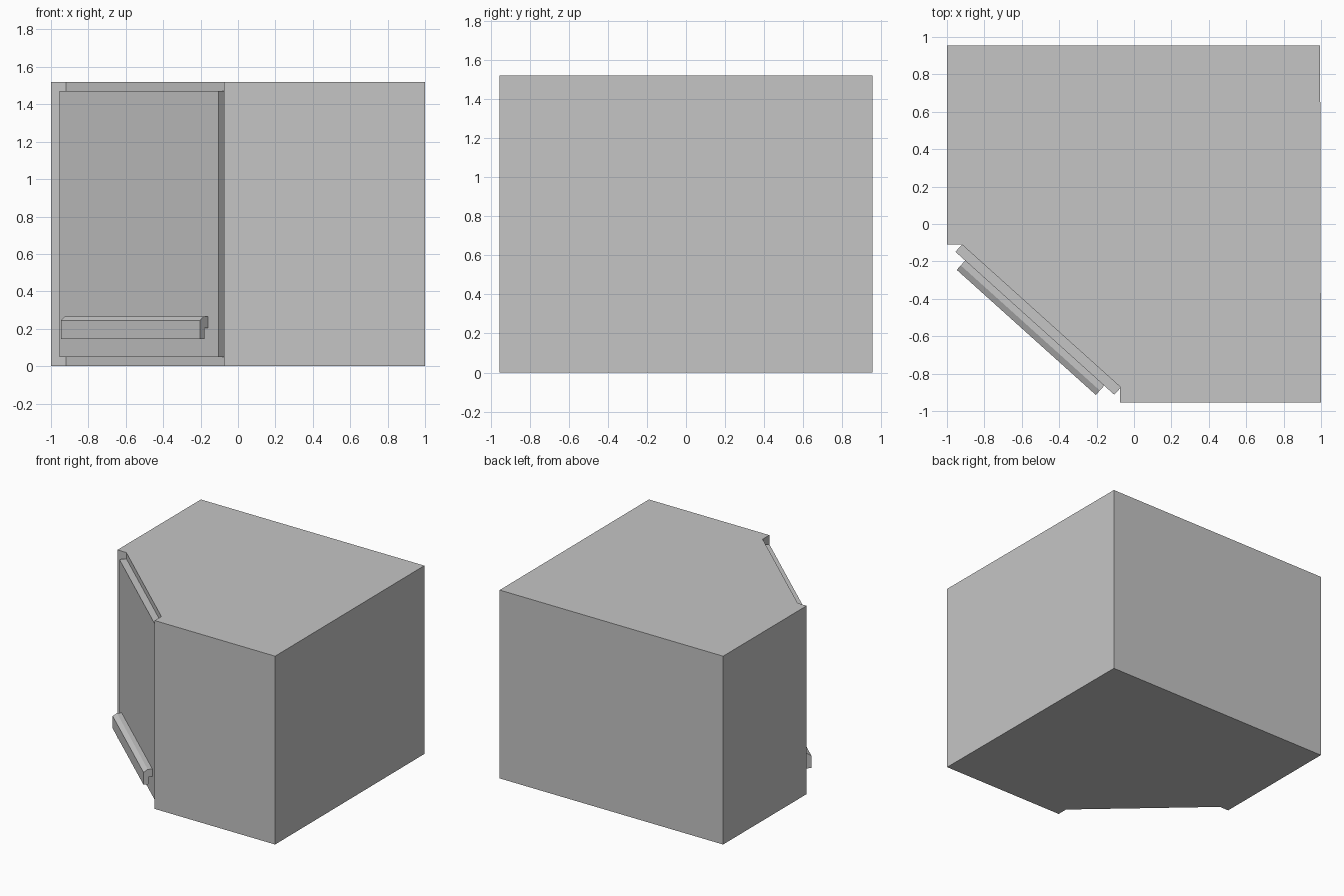
import bpy, bmesh
from mathutils import Vector, Matrix

cube = bpy.data.objects.get("Cube")
if cube:
    bpy.data.objects.remove(cube, do_unlink=True)

# Single painted finish
grey = bpy.data.materials.new("plain grey")
grey.use_nodes = True
colour = (0.56, 0.56, 0.56, 1)
grey.diffuse_color = colour
grey.node_tree.nodes["Principled BSDF"].inputs["Base Color"].default_value = colour


def extrude_profile(name, points, direction, matrix=Matrix()):
    """Extrude a closed outline along a direction into a flat-faced solid."""
    bm = bmesh.new()
    face = bm.faces.new([bm.verts.new(p) for p in points])
    result = bmesh.ops.extrude_face_region(bm, geom=[face])
    moved = [v for v in result["geom"] if isinstance(v, bmesh.types.BMVert)]
    bmesh.ops.translate(bm, vec=direction, verts=moved)
    bm.transform(matrix)
    bmesh.ops.recalc_face_normals(bm, faces=bm.faces)
    mesh = bpy.data.meshes.new(name)
    bm.to_mesh(mesh)
    bm.free()
    mesh.materials.append(grey)
    obj = bpy.data.objects.new(name, mesh)
    bpy.context.collection.objects.link(obj)
    return obj


# Corner cabinet body with a diagonal front between two short stiles
height = 1.52
stile_left = Vector((-0.92, -0.11, 0))
stile_right = Vector((-0.075, -0.87, 0))
plan = [(-1, 0.955, 0), (0.995, 0.955, 0), (1, -0.955, 0),
        (-0.075, -0.955, 0), stile_right, stile_left, (-1, -0.11, 0)]
extrude_profile("cabinet_body", plan, (0, 0, height))

# Door frame: x runs along the diagonal, y points outward, z is up
along = (stile_right - stile_left).normalized()
outward = Vector((along.y, -along.x, 0))
up = Vector((0, 0, 1))
frame = Matrix.Translation(stile_left) @ Matrix((along, outward, up)).transposed().to_4x4()
width = (stile_right - stile_left).length
thick = 0.052

# Door panel
door = [(0, 0, 0.05), (0, thick, 0.05), (0, thick, 1.47), (0, 0, 1.47)]
extrude_profile("door", door, (width + 0.006, 0, 0), frame)

# Handle rail with a chamfered top and a down-turned lip
rail = [(0, 0.205), (0, 0.265), (0.035, 0.265), (0.067, 0.245),
        (0.067, 0.145), (0.03, 0.145), (0.03, 0.205)]
extrude_profile("door_handle", [(0.07, thick + d, z) for d, z in rail], (1, 0, 0), frame)
